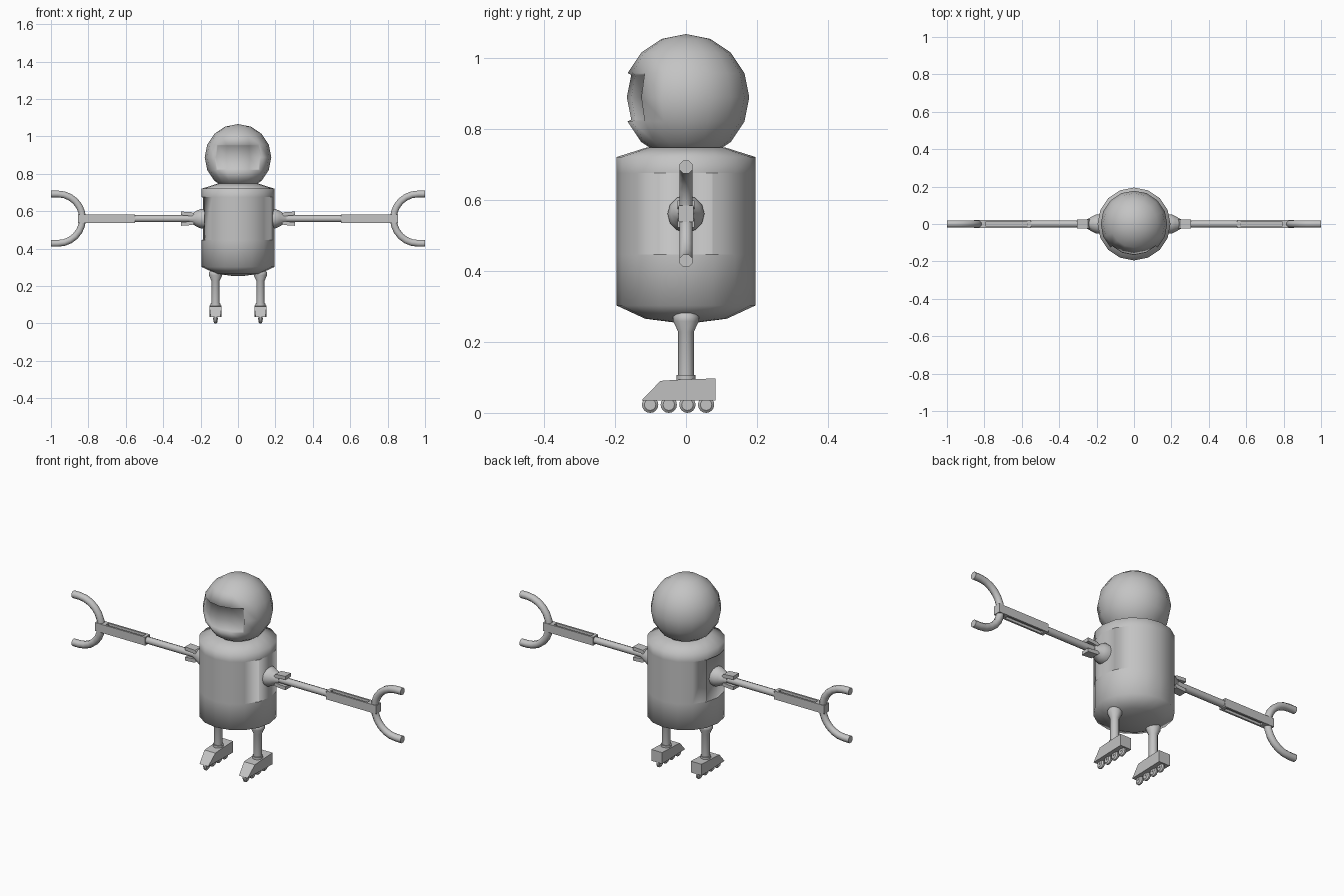
import bpy, bmesh, math
from mathutils import Vector, Matrix

if "Cube" in bpy.data.objects:
    bpy.data.objects.remove(bpy.data.objects["Cube"])

grey = bpy.data.materials.new("plain grey")
grey.diffuse_color = (0.55, 0.55, 0.55, 1)
grey.use_nodes = True
grey.node_tree.nodes["Principled BSDF"].inputs["Base Color"].default_value = grey.diffuse_color


def finish(name, bm, angle=None):
    """Turn a bmesh into an object; angle None = fully smooth."""
    bmesh.ops.recalc_face_normals(bm, faces=bm.faces)
    for f in bm.faces:
        f.smooth = True
    if angle is not None:
        for e in bm.edges:
            if len(e.link_faces) == 2 and e.calc_face_angle(0) > math.radians(angle):
                e.smooth = False
    me = bpy.data.meshes.new(name)
    bm.to_mesh(me)
    bm.free()
    me.materials.append(grey)
    ob = bpy.data.objects.new(name, me)
    bpy.context.collection.objects.link(ob)
    return ob


def lathe(profile, n, axis='Z', origin=(0, 0, 0)):
    """Revolve (radius, height) points round an axis, closing both ends."""
    bm = bmesh.new()
    rings = []
    for r, h in profile:
        ring = []
        for i in range(n):
            a = 2 * math.pi * i / n
            u, v = r * math.cos(a), r * math.sin(a)
            co = (u, v, h) if axis == 'Z' else (h, u, v)
            ring.append(bm.verts.new(Vector(co) + Vector(origin)))
        rings.append(ring)
    for a, b in zip(rings, rings[1:]):
        for i in range(n):
            j = (i + 1) % n
            bm.faces.new((a[i], a[j], b[j], b[i]))
    bm.faces.new(rings[0][::-1])
    bm.faces.new(rings[-1])
    return bm


def prism(points, axis, lo, hi):
    """Extrude a 2D outline along x (outline is y,z) or y (outline is x,z)."""
    bm = bmesh.new()
    put = (lambda p, d: (d, p[0], p[1])) if axis == 'X' else (lambda p, d: (p[0], d, p[1]))
    a = [bm.verts.new(put(p, lo)) for p in points]
    b = [bm.verts.new(put(p, hi)) for p in points]
    bm.faces.new(a)
    bm.faces.new(b[::-1])
    for i in range(len(points)):
        j = (i + 1) % len(points)
        bm.faces.new((a[i], a[j], b[j], b[i]))
    return bm


# Head: coarse smooth sphere with a shallow recessed visor
bm = bmesh.new()
bmesh.ops.create_uvsphere(bm, u_segments=16, v_segments=8, radius=0.178,
                          matrix=Matrix.Translation((0, 0, 0.888)))
visor = []
for f in bm.faces:
    c = f.calc_center_median()
    if abs(c.z - 0.888) < 0.06 and c.y < 0 and abs(c.x) < -c.y:
        visor.append(f)
bmesh.ops.inset_region(bm, faces=visor, thickness=0.003, depth=-0.011, use_even_offset=True)
finish("head", bm)

# Body: rounded barrel in three smooth bands
bm = lathe([(0.03, 0.254), (0.115, 0.265), (0.195, 0.302), (0.195, 0.445),
            (0.195, 0.675), (0.195, 0.72), (0.11, 0.747)], 16)
side = {1: [], -1: []}
for f in bm.faces:
    c = f.calc_center_median()
    if 0.45 < c.z < 0.67 and abs(c.y) < 0.05:
        side[1 if c.x > 0 else -1].append(f)
for faces in side.values():  # shallow side panels behind the shoulders
    bmesh.ops.inset_region(bm, faces=faces, thickness=0.003, depth=-0.008)
for e in bm.edges:
    zs = [v.co.z for v in e.verts]
    if any(abs(zs[0] - z) < 1e-4 and abs(zs[1] - z) < 1e-4 for z in (0.445, 0.675)):
        e.smooth = False
finish("body", bm)

AZ = 0.56  # arm height
for s, label in ((1, "left"), (-1, "right")):
    # Shoulder cone with a forked end
    finish(label + "_shoulder", lathe([(0.052, s * 0.17), (0.052, s * 0.20), (0.043, s * 0.22),
                                       (0.028, s * 0.245), (0.022, s * 0.26)], 12, 'X', (0, 0, AZ)), 40)
    for k, part in ((1, "upper"), (-1, "lower")):
        pts = [(s * 0.225, AZ + k * 0.012), (s * 0.305, AZ + k * 0.019),
               (s * 0.305, AZ + k * 0.038), (s * 0.245, AZ + k * 0.034)]
        finish(f"{label}_shoulder_fork_{part}", prism(pts, 'Y', -0.024, 0.024), 30)

    # Upper arm rod
    finish(label + "_upper_arm", lathe([(0.019, s * 0.24), (0.019, s * 0.57)], 8, 'X', (0, 0, AZ)), 50)

    # Forearm: bar with a groove above and below
    w, h, g, d = 0.021, 0.023, 0.011, 0.010
    outline = [(-w, -h), (-g, -h), (-g, -d), (g, -d), (g, -h), (w, -h),
               (w, h), (g, h), (g, d), (-g, d), (-g, h), (-w, h)]
    finish(label + "_forearm", prism([(y, z + AZ) for y, z in outline], 'X', s * 0.55, s * 0.80), 30)
    finish(label + "_forearm_end", prism([(-w, AZ - h), (w, AZ - h), (w, AZ + h), (-w, AZ + h)],
                                         'X', s * 0.795, s * 0.855), 30)
    finish(label + "_forearm_start", prism([(-w, AZ - h), (w, AZ - h), (w, AZ + h), (-w, AZ + h)],
                                           'X', s * 0.55, s * 0.568), 30)

    # Claw: C-shaped tube opening outwards
    R, t, cx = 0.132, 0.0185, 0.963
    path = [(1.0, R, 90)]
    for i in range(13):
        a = 90 + 15 * i
        path.append((cx + R * math.cos(math.radians(a)), R * math.sin(math.radians(a)), a))
    path.append((1.0, -R, 270))
    bm = bmesh.new()
    rings = []
    for x, z, a in path:
        out = Vector((math.cos(math.radians(a)), 0, math.sin(math.radians(a))))
        ring = []
        for k in range(8):
            b = math.radians(22.5 + 45 * k)
            p = Vector((x, 0, z)) + (out * math.cos(b) + Vector((0, math.sin(b), 0))) * t * 1.06
            ring.append(bm.verts.new((s * p.x, p.y, p.z + AZ)))
        rings.append(ring)
    for a, b in zip(rings, rings[1:]):
        for k in range(8):
            bm.faces.new((a[k], a[(k + 1) % 8], b[(k + 1) % 8], b[k]))
    bm.faces.new(rings[0])
    bm.faces.new(rings[-1])
    finish(label + "_claw", bm, 50)

    # Leg: flared at the hip, with an ankle collar
    lx = s * 0.12
    finish(label + "_leg", lathe([(0.022, 0.09), (0.022, 0.228), (0.036, 0.258), (0.036, 0.272),
                                  (0.028, 0.283)], 12, 'Z', (lx, 0, 0)), 40)
    finish(label + "_ankle", lathe([(0.027, 0.085), (0.027, 0.106)], 12, 'Z', (lx, 0, 0)), 40)

    # Skate boot with sloping toe
    boot = prism([(-0.125, 0.035), (0.083, 0.035), (0.083, 0.097), (-0.03, 0.093), (-0.072, 0.09)],
                 'X', lx - 0.033, lx + 0.033)
    for v in boot.verts:  # narrower towards the toe tip
        if v.co.y < -0.1:
            v.co.x = lx + (v.co.x - lx) * 0.8
    finish(label + "_boot", boot, 30)

    # Four wheels in a row, each with a small hub
    for i in range(4):
        y = -0.101 + 0.0525 * i
        finish(f"{label}_wheel_{i + 1}", lathe([(0.016, lx - 0.010), (0.023, lx - 0.004),
                                                (0.023, lx + 0.004), (0.016, lx + 0.010)],
                                               16, 'X', (0, y, 0.023)), 40)
        finish(f"{label}_wheel_hub_{i + 1}", lathe([(0.005, lx - 0.013), (0.005, lx + 0.013)],
                                                   8, 'X', (0, y, 0.025)), 40)
